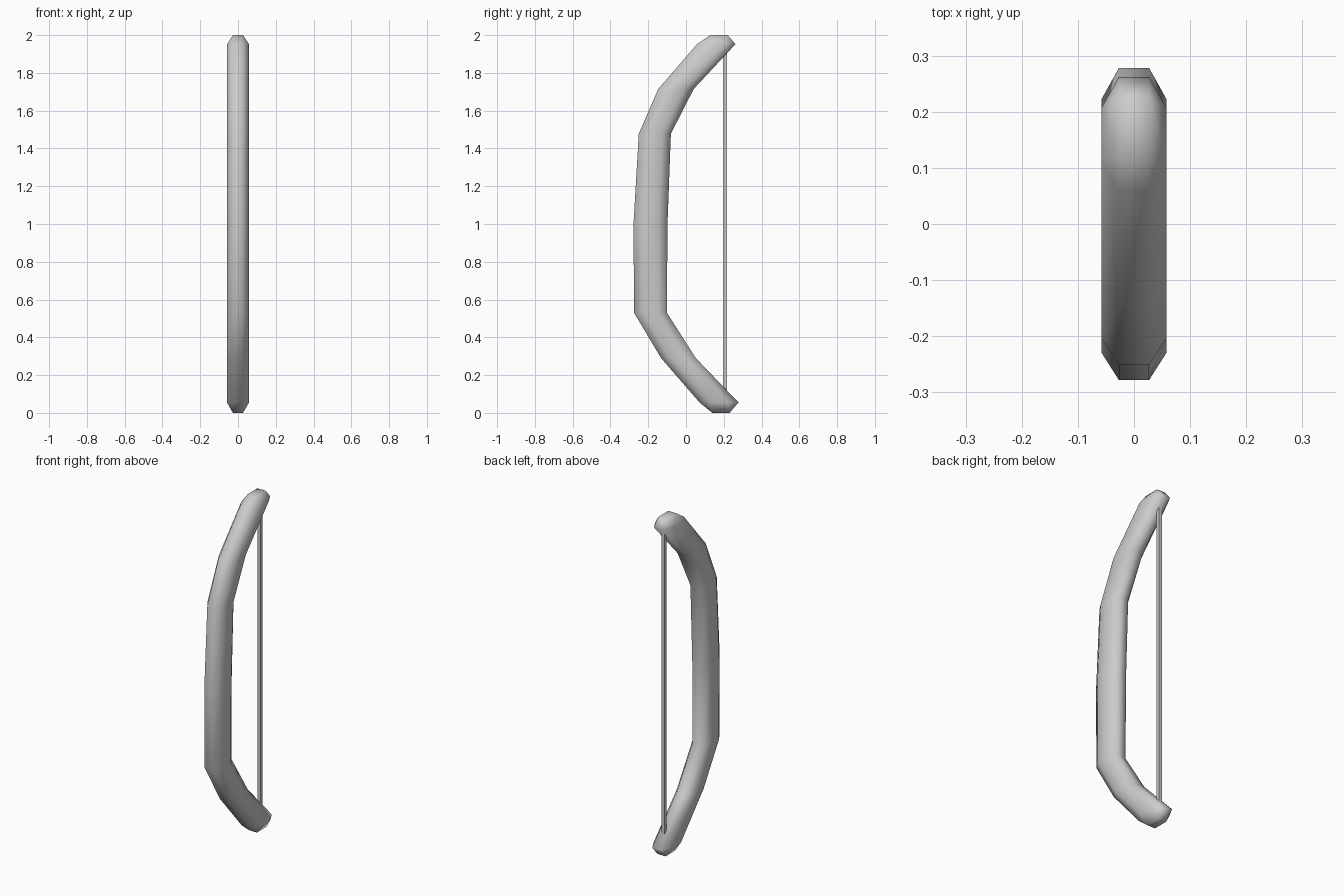
import bpy, bmesh

if "Cube" in bpy.data.objects:
    bpy.data.objects.remove(bpy.data.objects["Cube"])

def finish(bm, name, smooth):
    bmesh.ops.recalc_face_normals(bm, faces=bm.faces)
    me = bpy.data.meshes.new(name)
    bm.to_mesh(me)
    bm.free()
    for p in me.polygons:
        p.use_smooth = smooth
    ob = bpy.data.objects.new(name, me)
    bpy.context.collection.objects.link(ob)
    return ob

# Bow limb: horizontal chamfered sections (z, centre y, half depth)
X, CX, CY = 0.058, 0.027, 0.46
sections = [(0.055, 0.175, 0.103), (0.29, -0.04, 0.092), (0.53, -0.188, 0.087),
            (1.0, -0.188, 0.09), (1.478, -0.165, 0.085), (1.715, -0.053, 0.094),
            (1.952, 0.16, 0.102)]
bm = bmesh.new()
rings = []
for z, y, d in sections:
    c = d * CY
    pts = [(CX, -d), (X, -c), (X, c), (CX, d), (-CX, d), (-X, c), (-X, -c), (-CX, -d)]
    rings.append([bm.verts.new((px, y + py, z)) for px, py in pts])
for a, b in zip(rings, rings[1:]):
    for i in range(8):
        j = (i + 1) % 8
        bm.faces.new((a[i], a[j], b[j], b[i]))

# Chamfered tips
def tip(ring, z, y):
    q = [bm.verts.new((px, y + py, z)) for px, py in
         ((CX, -0.046), (CX, 0.046), (-CX, 0.046), (-CX, -0.046))]
    bm.faces.new(q)
    r = ring
    bm.faces.new((r[0], r[1], q[0]))
    bm.faces.new((r[1], r[2], q[1], q[0]))
    bm.faces.new((r[2], r[3], q[1]))
    bm.faces.new((r[3], r[4], q[2], q[1]))
    bm.faces.new((r[4], r[5], q[2]))
    bm.faces.new((r[5], r[6], q[3], q[2]))
    bm.faces.new((r[6], r[7], q[3]))
    bm.faces.new((r[7], r[0], q[0], q[3]))

tip(rings[0], 0.0, 0.185)
tip(rings[-1], 2.0, 0.175)
finish(bm, "bow_limb", True)

# Bowstring
bm = bmesh.new()
bmesh.ops.create_cube(bm, size=1)
bmesh.ops.scale(bm, vec=(0.02, 0.02, 1.82), verts=bm.verts)
bmesh.ops.translate(bm, vec=(0, 0.207, 1.01), verts=bm.verts)
finish(bm, "bowstring", False)
